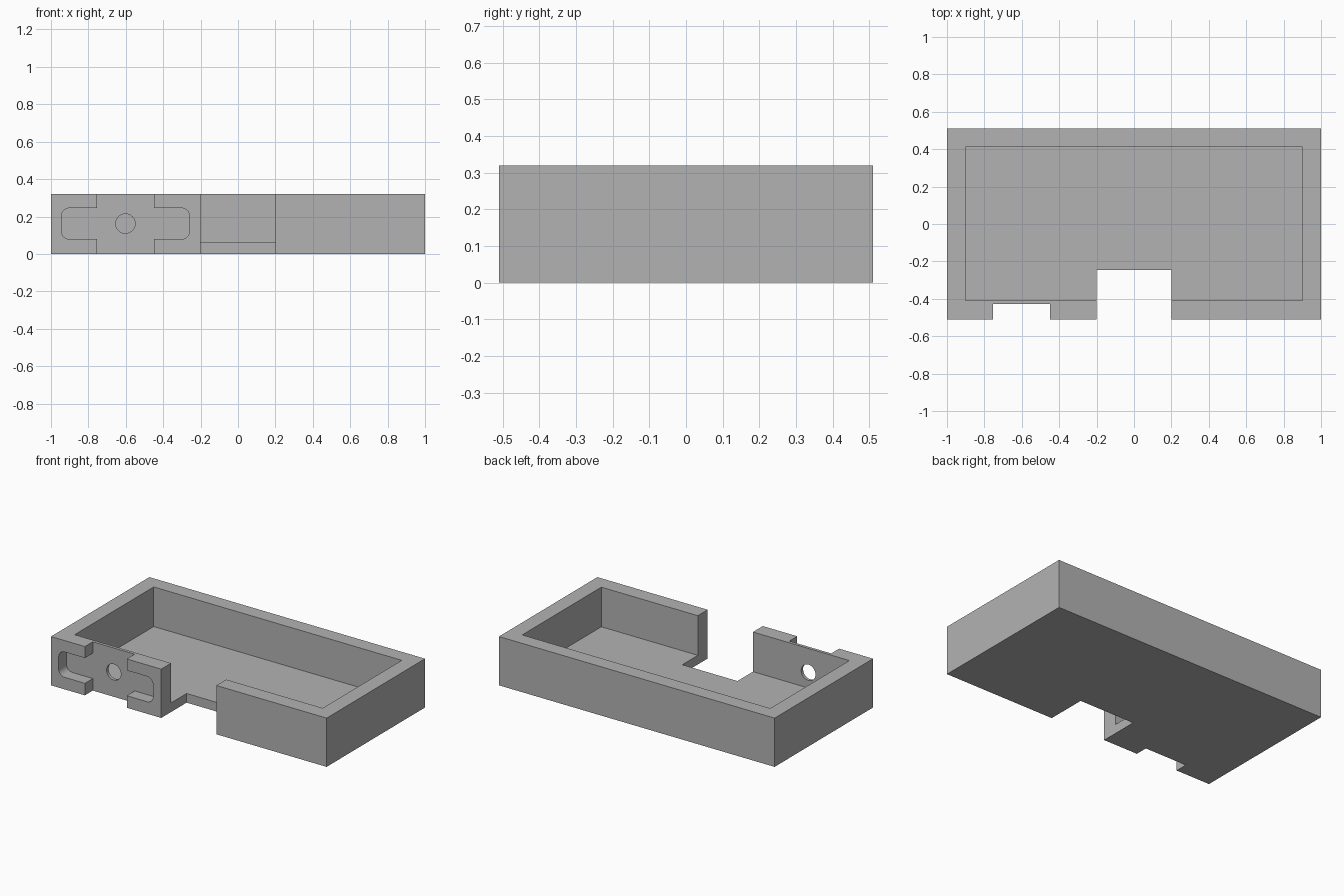
import bpy, bmesh
from math import sin, cos, pi
from mathutils import Vector

cube = bpy.data.objects.get("Cube")
if cube:
    bpy.data.objects.remove(cube, do_unlink=True)

WIDTH, DEPTH, HEIGHT, FLOOR = 2.0, 1.02, 0.32, 0.06
FRONT = -DEPTH / 2

grey = bpy.data.materials.new("plain grey")
grey.use_nodes = True
colour = (0.45, 0.45, 0.45, 1)
grey.diffuse_color = colour
grey.node_tree.nodes["Principled BSDF"].inputs["Base Color"].default_value = colour


def prism(name, points, shift):
    """Extrude a closed outline along a vector."""
    bm = bmesh.new()
    face = bm.faces.new([bm.verts.new(p) for p in points])
    top = bmesh.ops.extrude_face_region(bm, geom=[face])["geom"]
    verts = [v for v in top if isinstance(v, bmesh.types.BMVert)]
    bmesh.ops.translate(bm, verts=verts, vec=shift)
    bmesh.ops.recalc_face_normals(bm, faces=bm.faces)
    mesh = bpy.data.meshes.new(name)
    bm.to_mesh(mesh)
    bm.free()
    mesh.materials.append(grey)
    obj = bpy.data.objects.new(name, mesh)
    bpy.context.collection.objects.link(obj)
    return obj


def box(name, x0, x1, y0, y1, z0, z1):
    outline = [(x0, y0, z0), (x1, y0, z0), (x1, y1, z0), (x0, y1, z0)]
    return prism(name, outline, Vector((0, 0, z1 - z0)))


def arc(cx, cz, radius, start, sweep, steps):
    angles = [start + sweep * i / steps for i in range(steps + 1)]
    return [(cx + radius * cos(a), cz + radius * sin(a)) for a in angles]


def front_prism(name, outline, y0, y1):
    return prism(name, [(x, y0, z) for x, z in outline], Vector((0, y1 - y0, 0)))


def cut(target, cutter):
    cutter.hide_render = True
    mod = target.modifiers.new(cutter.name, "BOOLEAN")
    mod.operation = "DIFFERENCE"
    mod.solver = "EXACT"
    mod.object = cutter
    bpy.context.view_layer.objects.active = target
    bpy.ops.object.modifier_apply(modifier=mod.name)
    bpy.data.objects.remove(cutter, do_unlink=True)


# Open tray with its inner cavity
tray = box("tray", -WIDTH / 2, WIDTH / 2, FRONT, -FRONT, 0, HEIGHT)
cut(tray, box("cavity", -0.9, 0.9, -0.408, 0.412, FLOOR, 0.5))

# Cable gap through the front wall and floor
cut(tray, box("front_gap", -0.2, 0.2, -0.7, -0.247, -0.1, 0.5))

# Cross-shaped recess: rounded side pockets joined to a full-height slot
cx, cz = -0.602, 0.162
half_slot, half_pocket, half_high, radius = 0.152, 0.342, 0.083, 0.042
ix, iz = half_pocket - radius, half_high - radius
cross = []
for side, turn in ((1, -pi / 2), (-1, pi / 2)):
    edge = cx + side * half_slot
    cross += [(edge, cz - side * 0.4), (edge, cz - side * half_high)]
    cross += arc(cx + side * ix, cz - side * iz, radius, turn, pi / 2, 8)
    cross += arc(cx + side * ix, cz + side * iz, radius, turn + pi / 2, pi / 2, 8)
    cross += [(edge, cz + side * half_high), (edge, cz + side * 0.4)]
cut(tray, front_prism("recess", cross, -0.7, -0.428))

# Round hole through the thin wall behind the recess
hole = arc(cx, cz, 0.052, 0, 2 * pi, 48)[:-1]
cut(tray, front_prism("cable_hole", hole, -0.6, -0.3))

# Smooth curved corners, sharp edges elsewhere
bpy.ops.object.select_all(action="DESELECT")
tray.select_set(True)
bpy.context.view_layer.objects.active = tray
bpy.ops.object.shade_smooth_by_angle()
